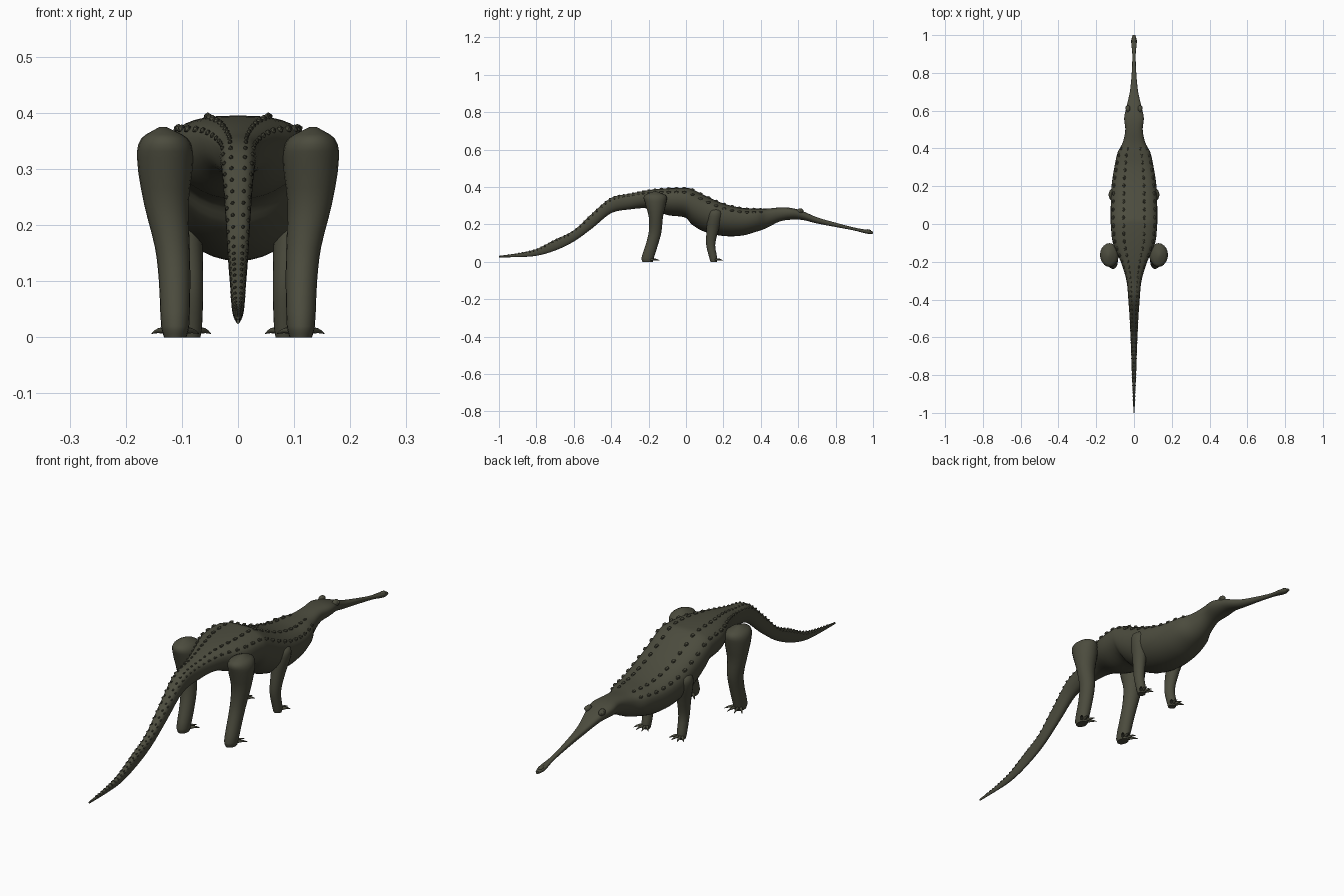
import bpy
import bmesh
import math
from mathutils import Matrix, Vector

default = bpy.data.objects.get("Cube")
if default:
    bpy.data.objects.remove(default, do_unlink=True)

hide = bpy.data.materials.new("dark olive hide")
hide.use_nodes = True
colour = (0.072, 0.072, 0.048, 1)
hide.diffuse_color = colour
hide.node_tree.nodes["Principled BSDF"].inputs["Base Color"].default_value = colour

# Body stations: length position, top height, bottom height, half width
BODY = [
    (-1, .032, .024, .003), (-.9, .045, .025, .006), (-.8, .068, .032, .011),
    (-.7, .118, .06, .014), (-.6, .168, .108, .018), (-.5, .26, .18, .023),
    (-.4, .342, .26, .03), (-.3, .364, .28, .04), (-.2, .383, .285, .07),
    (-.1, .393, .25, .112), (0, .395, .235, .123), (.03, .39, .2, .124),
    (.1, .355, .16, .123), (.2, .312, .138, .119), (.3, .288, .14, .104),
    (.38, .284, .162, .086), (.43, .284, .18, .06), (.5, .29, .215, .046),
    (.56, .288, .225, .052), (.62, .272, .224, .04), (.7, .238, .205, .022),
    (.8, .209, .186, .012), (.9, .183, .167, .009), (.97, .17, .15, .015),
    (1, .162, .15, .007),
]
# Leg stations: height, centre x, centre y, radius x, radius y
HIND = [
    (0, .112, -.205, .02, .028), (.02, .112, -.205, .025, .033),
    (.1, .113, -.18, .028, .033), (.16, .117, -.165, .031, .034),
    (.24, .128, -.161, .04, .038), (.32, .13, -.163, .05, .058),
    (.355, .131, -.165, .041, .058), (.375, .134, -.165, .006, .01),
]
FORE = [
    (0, .083, .148, .016, .017), (.02, .083, .146, .019, .021),
    (.09, .083, .132, .021, .024), (.17, .09, .142, .027, .032),
    (.23, .097, .152, .035, .038), (.27, .1, .156, .031, .034),
    (.286, .1, .156, .005, .006),
]


def sample(table, t):
    """Smooth interpolation of the rows of a table, keyed by the first column."""
    last = len(table) - 1
    i = max(k for k in range(last) if table[k][0] <= t or k == 0)
    a, b = table[i], table[i + 1]
    p, q = table[max(i - 1, 0)], table[min(i + 2, last)]
    h = b[0] - a[0]
    s = (t - a[0]) / h
    out = []
    for j in range(1, len(a)):
        m = (b[j] - p[j]) / (b[0] - p[0]) * h
        n = (q[j] - a[j]) / (q[0] - a[0]) * h
        d = b[j] - a[j]
        out.append(a[j] + s * (m + s * (3 * d - 2 * m - n + s * (m + n - 2 * d))))
    return out


def steps(table, count):
    """Positions that divide every interval of a table evenly."""
    keys = [row[0] for row in table]
    for a, b in zip(keys, keys[1:]):
        for k in range(count):
            yield a + (b - a) * k / count
    yield keys[-1]


def finish(name, bm, angle=60):
    bmesh.ops.recalc_face_normals(bm, faces=bm.faces)
    mesh = bpy.data.meshes.new(name)
    bm.to_mesh(mesh)
    bm.free()
    obj = bpy.data.objects.new(name, mesh)
    bpy.context.collection.objects.link(obj)
    mesh.materials.append(hide)
    bpy.ops.object.select_all(action="DESELECT")
    obj.select_set(True)
    bpy.context.view_layer.objects.active = obj
    bpy.ops.object.shade_smooth_by_angle(angle=math.radians(angle))
    return obj


def loft(bm, rings):
    loops = [[bm.verts.new(p) for p in ring] for ring in rings]
    for a, b in zip(loops, loops[1:]):
        for i in range(len(a)):
            bm.faces.new((a[i - 1], a[i], b[i], b[i - 1]))
    bm.faces.new(loops[0])
    bm.faces.new(loops[-1])


def skin(y, angle):
    """Point on the hide: flattened back above a rounder belly."""
    top, bottom, width = sample(BODY, y)
    middle = top - (top - bottom) * .4
    c, s = math.cos(angle), math.sin(angle)
    if s < 0:
        return Vector((width * c, y, middle + (middle - bottom) * s))
    power = .75
    return Vector((width * math.copysign(abs(c) ** power, c), y,
                   middle + (top - middle) * s ** power))


def turn(i, sides):
    return math.tau * i / sides


def blob(bm, position, size, detail=1):
    matrix = Matrix.Translation(position) @ Matrix.Diagonal((*size, 1))
    bmesh.ops.create_icosphere(bm, subdivisions=detail, radius=1, matrix=matrix)


# Body, tail, head and snout in one continuous skin
bm = bmesh.new()
loft(bm, [[skin(y, turn(i, 32)) for i in range(32)] for y in steps(BODY, 4)])
finish("body", bm)

# Rows of scutes along the back and tail
bm = bmesh.new()
for angle in (32, 70, 110, 148):
    y = -.95
    while y < .4:
        width = sample(BODY, y)[2]
        grow = min(1, .35 + width * 6)
        blob(bm, skin(y, math.radians(angle)),
             (.008 * grow, .013 * grow, .0085 * grow))
        y += .018 + .2 * width
finish("back_scutes", bm, 40)

# Brow bumps with eyes, and a nostril knob on the snout tip
for side, label in ((1, "left"), (-1, "right")):
    bm = bmesh.new()
    blob(bm, (side * .032, .61, .272), (.012, .018, .014), 3)
    blob(bm, (side * .038, .616, .273), (.008, .009, .009), 2)
    finish(label + "_eye", bm)
bm = bmesh.new()
blob(bm, (0, .972, .166), (.011, .017, .008), 3)
finish("nostril_knob", bm)


def toe(bm, start, heading, length):
    """A thin toe that arches slightly and ends in a claw."""
    forward = Vector((math.sin(heading), math.cos(heading), 0))
    across = Vector((forward.y, -forward.x, 0))
    rings = []
    for t in (0, .3, .6, .8, 1):
        radius = .0065 * (1 - .85 * t * t)
        centre = start + forward * length * t
        centre.z += .004 * math.sin(math.pi * t) - .003 * t
        rings.append([centre + across * radius * math.cos(turn(i, 8))
                      + Vector((0, 0, radius * math.sin(turn(i, 8))))
                      for i in range(8)])
    loft(bm, rings)


# Legs with splayed toes, mirrored to both sides
for name, table, reach in (("hind", HIND, .055), ("front", FORE, .045)):
    for side, label in ((1, "left"), (-1, "right")):
        rings = []
        for z in steps(table, 3):
            x, y, rx, ry = sample(table, z)
            rings.append([(side * (x + rx * math.cos(turn(i, 20))),
                           y + ry * math.sin(turn(i, 20)), z) for i in range(20)])
        bm = bmesh.new()
        loft(bm, rings)
        finish(f"{label}_{name}_leg", bm)

        bm = bmesh.new()
        x, y, rx, ry = table[0][1:]
        for spread in (-.6, -.2, .2, .6):
            start = Vector((side * x + rx * spread, y + ry * .5, .01))
            toe(bm, start, spread * 1.2, reach * (1 - .3 * abs(spread)))
        finish(f"{label}_{name}_toes", bm)
